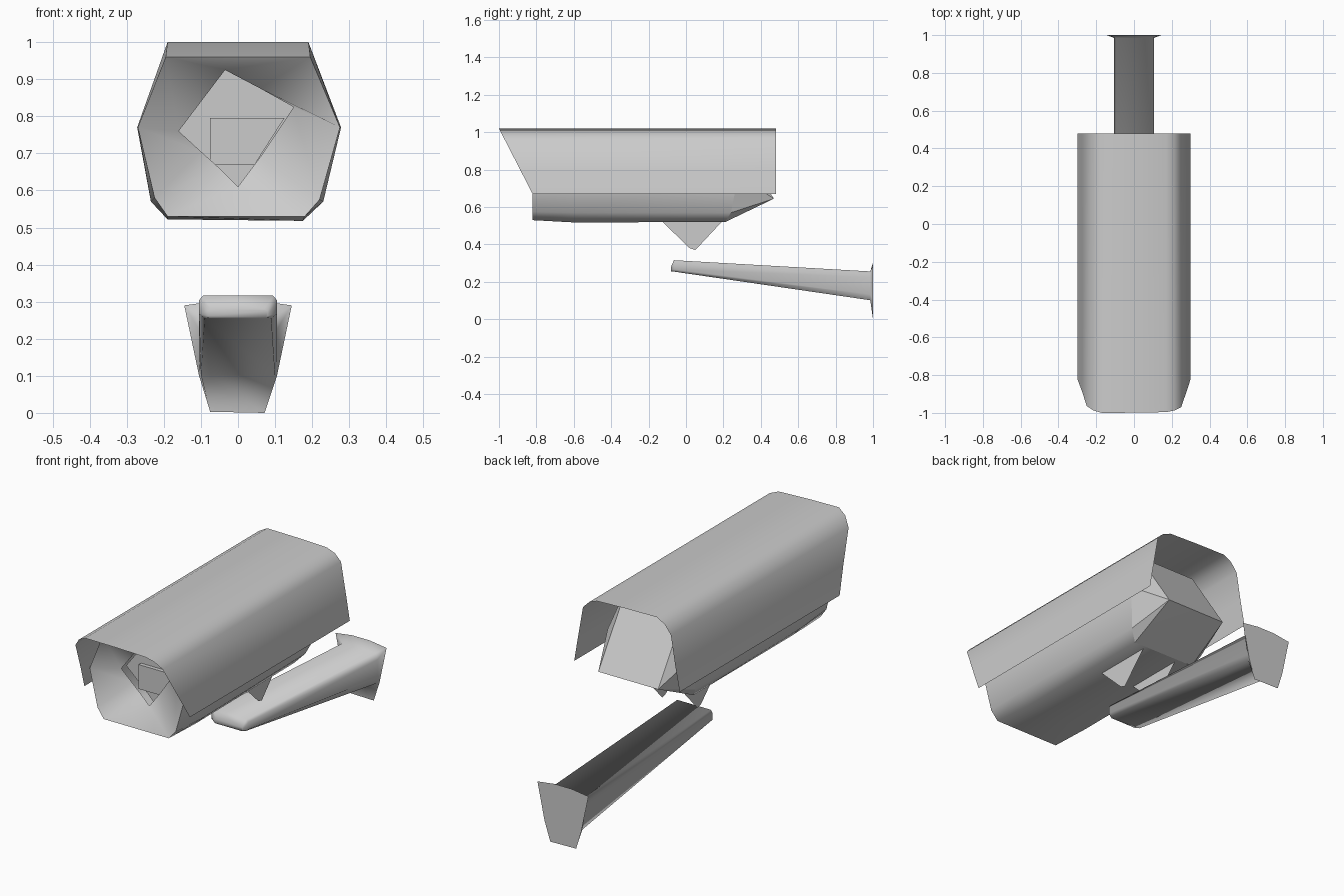
import bpy, bmesh, math

if "Cube" in bpy.data.objects:
    bpy.data.objects.remove(bpy.data.objects["Cube"])

grey = bpy.data.materials.new("light grey")
grey.diffuse_color = (0.6, 0.6, 0.6, 1)
grey.use_nodes = True
grey.node_tree.nodes["Principled BSDF"].inputs["Base Color"].default_value = grey.diffuse_color


def finish(bm, name, angle=40, recalc=True, reverse=False):
    if recalc:
        bmesh.ops.recalc_face_normals(bm, faces=bm.faces)
    if reverse:
        bmesh.ops.reverse_faces(bm, faces=bm.faces)
    mesh = bpy.data.meshes.new(name)
    bm.to_mesh(mesh)
    bm.free()
    ob = bpy.data.objects.new(name, mesh)
    bpy.context.collection.objects.link(ob)
    mesh.materials.append(grey)
    bpy.ops.object.select_all(action='DESELECT')
    ob.select_set(True)
    bpy.context.view_layer.objects.active = ob
    bpy.ops.object.shade_smooth_by_angle(angle=math.radians(angle))
    return ob


def loft(name, rings, closed=True, caps=(), angle=40):
    """Join equal-length rings of 3D points with quads; caps lists ring indices to fill."""
    bm = bmesh.new()
    vs = [[bm.verts.new(p) for p in r] for r in rings]
    n = len(rings[0])
    for a, b in zip(vs, vs[1:]):
        for i in range(n if closed else n - 1):
            j = (i + 1) % n
            bm.faces.new((a[i], a[j], b[j], b[i]))
    for c in caps:
        bm.faces.new(vs[c])
    return finish(bm, name, angle, recalc=closed)


def at(profile, y):
    return [(x, y, z) for x, z in profile]


# Sun hood: open single-sheet shell with a raked front edge
hood = [(-0.30, 0.67), (-0.275, 0.80), (-0.25, 0.95), (-0.215, 0.995), (-0.17, 1.02), (0, 1.018),
        (0.17, 1.012), (0.215, 0.995), (0.25, 0.96), (0.28, 0.79), (0.30, 0.67)]
raked = [(x, -1 + 0.18 * (1.02 - z) / 0.35, z) for x, z in hood]
loft("sun_hood", [raked, at(hood, 0.48)], closed=False, angle=60)

# Camera body: faceted tube, widening upward behind the front rim, with a funnel recess
rim = [(-0.19, 0.53), (0.18, 0.53), (0.22, 0.575), (0.275, 0.77),
       (0.195, 0.96), (-0.195, 0.96), (-0.27, 0.77), (-0.225, 0.58)]
body = [(-0.19, 0.522), (0.175, 0.518), (0.23, 0.57), (0.278, 0.77),
        (0.19, 1.0), (-0.19, 1.0), (-0.272, 0.77), (-0.235, 0.57)]
inner = [(-0.05, 0.66), (0.0, 0.61), (0.06, 0.69), (0.15, 0.825),
         (0.06, 0.875), (-0.035, 0.925), (-0.16, 0.76), (-0.10, 0.705)]
tail = [(-0.19, 0.21, 0.522), (0.17, 0.21, 0.52), (0.215, 0.24, 0.57), (0.25, 0.28, 0.77),
        (0.17, 0.24, 0.99), (-0.17, 0.24, 0.99), (-0.25, 0.28, 0.77), (-0.22, 0.24, 0.57)]
loft("camera_body", [at(rim, -0.82), at(body, -0.60), tail], angle=60)
loft("front_funnel", [at(rim, -0.82), at(inner, -0.72)], angle=60).data.flip_normals()

# Lens block seen through the funnel, with a backing plate
lens = [(-0.075, 0.67), (0.045, 0.67), (0.125, 0.795), (-0.075, 0.795)]
loft("lens_block", [at(lens, -0.70), at(lens, -0.66)], caps=(0, 1))
loft("lens_backing", [at(inner, -0.68), at(inner, -0.66)], caps=(0, 1))

# Rear cover: wedge that bulges back under the hood, its sheet facing inward
bm = bmesh.new()
for p in tail + [(s * 0.17, y, z) for s in (-1, 1) for y, z in ((0.47, 0.645), (0.45, 0.665))]:
    bm.verts.new(p)
bmesh.ops.convex_hull(bm, input=bm.verts)
finish(bm, "rear_cover", 30, reverse=True)

# Pair of thin hanging bracket ears
for side, x in (("left", -0.1), ("right", 0.1)):
    bm = bmesh.new()
    bm.faces.new([bm.verts.new((x, y, z)) for y, z in
                  ((-0.125, 0.52), (0.02, 0.38), (0.05, 0.37), (0.19, 0.52))])
    finish(bm, "bracket_ear_" + side, recalc=False)


# Mounting arm: deepens toward the wall and flares smoothly into the wall plate
def arm_ring(y, low, high, wl, wh):
    c = 0.2 * (high - low)
    return [(-wl, y, low), (wl, y, low), (wh, y, low + c), (wh, y, high - c),
            (wh - 0.01, y, high), (-wh + 0.01, y, high), (-wh, y, high - c), (-wh, y, low + c)]


plate = [(-0.075, 0.003), (0.072, 0.0), (0.105, 0.10), (0.145, 0.29),
         (0.05, 0.303), (-0.05, 0.303), (-0.145, 0.29), (-0.105, 0.10)]
loft("mounting_arm", [arm_ring(-0.08, 0.257, 0.28, 0.075, 0.08), arm_ring(-0.065, 0.255, 0.316, 0.09, 0.105),
                      arm_ring(0.985, 0.102, 0.256, 0.10, 0.105), at(plate, 1.0)], caps=(0, 3), angle=100)
